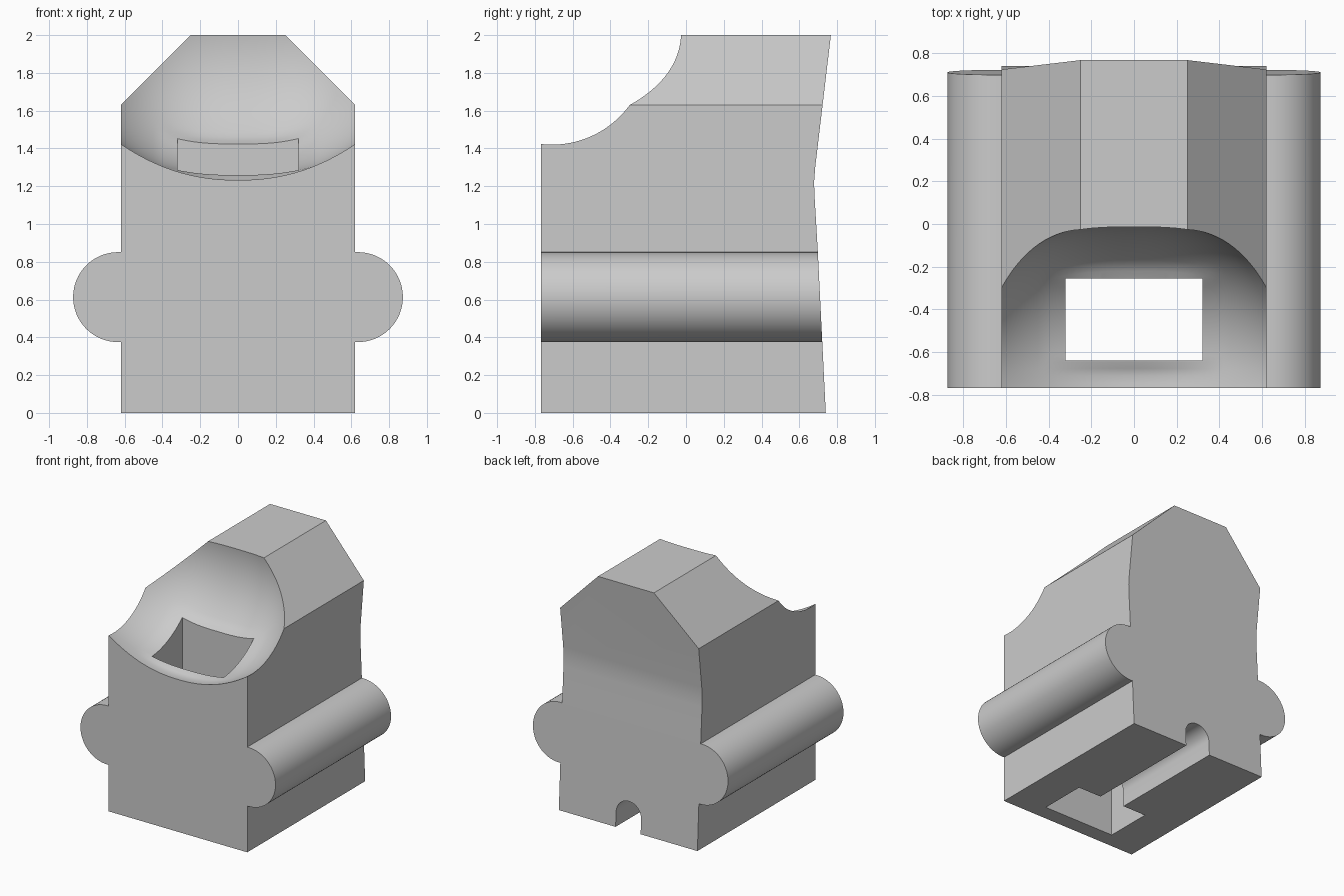
import bpy, bmesh
from math import sin, cos, pi, radians

cube = bpy.data.objects.get("Cube")
if cube:
    bpy.data.objects.remove(cube, do_unlink=True)

FRONT = -0.767

grey = bpy.data.materials.new("plain grey")
grey.use_nodes = True
COLOUR = (0.6, 0.6, 0.6, 1)
grey.diffuse_color = COLOUR
grey.node_tree.nodes["Principled BSDF"].inputs["Base Color"].default_value = COLOUR


def finish(name, bm):
    bmesh.ops.recalc_face_normals(bm, faces=bm.faces)
    mesh = bpy.data.meshes.new(name)
    bm.to_mesh(mesh)
    bm.free()
    mesh.materials.append(grey)
    obj = bpy.data.objects.new(name, mesh)
    bpy.context.collection.objects.link(obj)
    return obj


def prism(name, outline, place, start, end):
    """Extrude a 2D outline; place(a, b, t) maps it into space."""
    bm = bmesh.new()
    near = [bm.verts.new(place(a, b, start)) for a, b in outline]
    far = [bm.verts.new(place(a, b, end)) for a, b in outline]
    bm.faces.new(near)
    bm.faces.new(far)
    n = len(outline)
    for i in range(n):
        j = (i + 1) % n
        bm.faces.new((near[i], near[j], far[j], far[i]))
    return finish(name, bm)


def along_x(a, b, t):
    return (t, a, b)


def along_y(a, b, t):
    return (a, t, b)


def along_z(a, b, t):
    return (a, b, t)


def arc(cx, cz, r, start, end, steps):
    span = [start + (end - start) * i / steps for i in range(steps + 1)]
    return [(cx + r * cos(t), cz + r * sin(t)) for t in span]


def clamp(v):
    return max(0.0, min(1.0, v))


# Chamfered block with a round rail on each side
half = [(0.62, 0), (0.62, 0.375)]
half += arc(0.635, 0.613, 0.238, -pi / 2, pi / 2, 32)
half += [(0.62, 0.851), (0.62, 1.63), (0.25, 2)]
outline = half + [(-x, z) for x, z in reversed(half)]
body = prism("body_with_side_rails", outline, along_y, FRONT, 0.9)

# Back trimmer: two slightly leaning planes with a soft bend
back = [(0.74, 0), (0.698, 0.85), (0.681, 1.14), (0.678, 1.22),
        (0.684, 1.3), (0.767, 2)]
back = [(0.74, -0.2)] + back + [(0.767, 2.2), (1.2, 2.2), (1.2, -0.2)]
back_cutter = prism("back_cutter", back, along_x, -1.2, 1.2)


# Scoop: barrel across the front, fuller at its back, with a soft lip at the well
def scoop_point(x, t):
    power = 2.2 + 0.8 * max(0, sin(t))
    r = 0.70 - 0.19 * (abs(x) / 0.62) ** power
    y = -0.71 + r * sin(t)
    if cos(t) > 0:
        ramp = clamp(min((y + 0.69) / 0.05, (-0.2 - y) / 0.055))
        r -= 0.026 * ramp * max(0, 1 - (x / 0.42) ** 2)
    return (x, -0.71 + r * sin(t), 1.93 - r * cos(t))


bm = bmesh.new()
ROWS, SIDES = 48, 128
rings = []
for i in range(ROWS + 1):
    x = -0.72 + 1.44 * i / ROWS
    rings.append([bm.verts.new(scoop_point(x, 2 * pi * k / SIDES))
                  for k in range(SIDES)])
for a, b in zip(rings, rings[1:]):
    for k in range(SIDES):
        m = (k + 1) % SIDES
        bm.faces.new((a[k], a[m], b[m], b[k]))
bm.faces.new(rings[0])
bm.faces.new(rings[-1])
scoop_cutter = finish("scoop_cutter", bm)

# Rectangular well straight through to the underside
well = [(-0.32, -0.64), (0.32, -0.64), (0.32, -0.255), (-0.32, -0.255)]
well_cutter = prism("well_cutter", well, along_z, -0.2, 2.2)

# Round-topped channel under the base, from the well to the back
channel = [(0.112, -0.2)] + arc(0, 0.12, 0.112, 0, pi, 24) + [(-0.112, -0.2)]
channel_cutter = prism("channel_cutter", channel, along_y, -0.4, 1.1)

# Cut everything out of the block
bpy.context.view_layer.objects.active = body
for cutter in (back_cutter, scoop_cutter, well_cutter, channel_cutter):
    cutter.hide_render = True
    mod = body.modifiers.new(cutter.name, "BOOLEAN")
    mod.operation = "DIFFERENCE"
    mod.solver = "EXACT"
    mod.object = cutter
    bpy.ops.object.modifier_apply(modifier=mod.name)
    bpy.data.objects.remove(cutter, do_unlink=True)

# One material, smooth curves, crisp corners
body.data.materials.clear()
body.data.materials.append(grey)
for poly in body.data.polygons:
    poly.material_index = 0
bpy.ops.object.select_all(action="DESELECT")
body.select_set(True)
bpy.ops.object.shade_smooth_by_angle(angle=radians(30))
